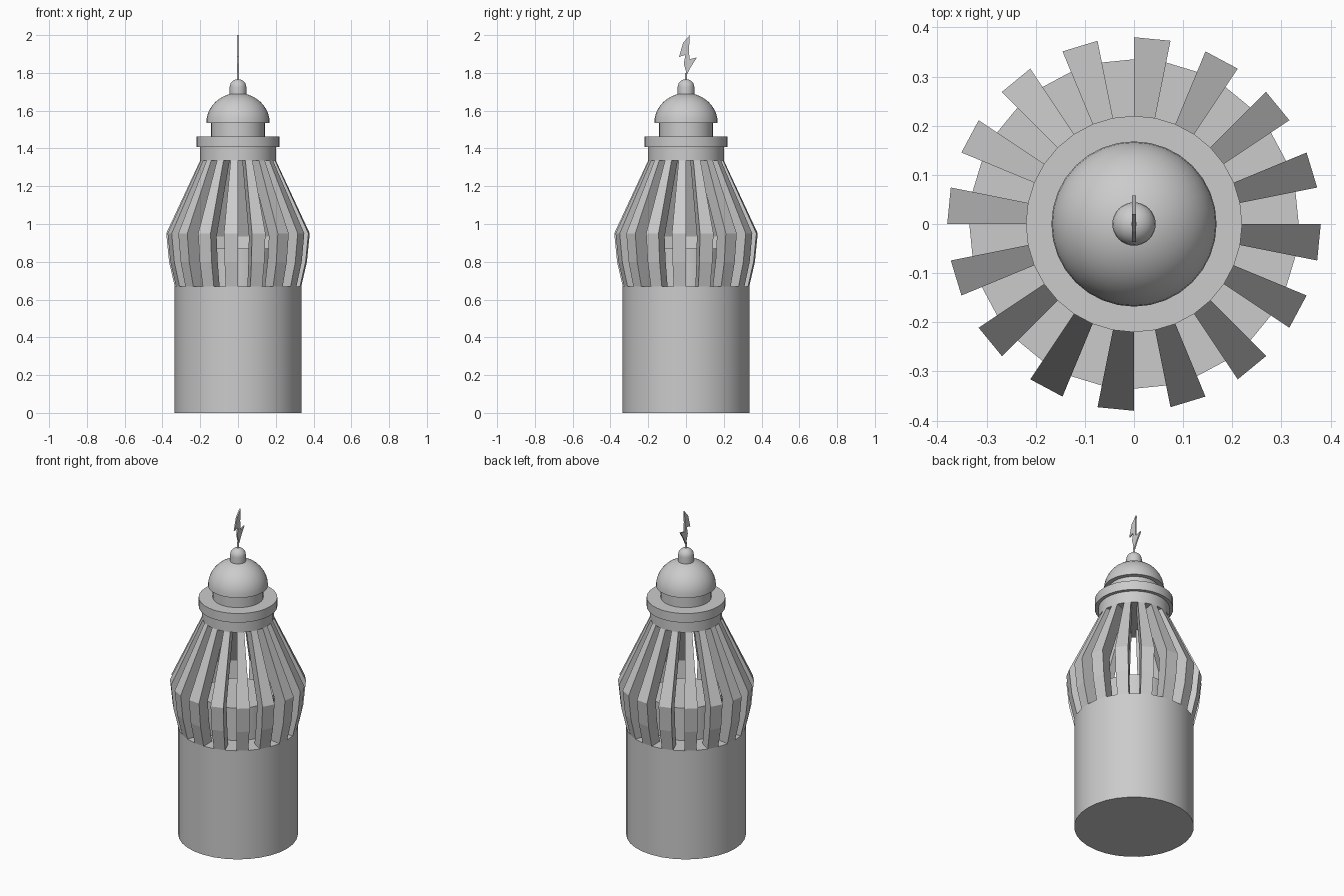
import bpy, bmesh, math

cube = bpy.data.objects.get("Cube")
if cube:
    bpy.data.objects.remove(cube, do_unlink=True)

stone = bpy.data.materials.new("light_grey")
stone.use_nodes = True
GREY = (0.6, 0.6, 0.6, 1)
stone.diffuse_color = GREY
stone.node_tree.nodes["Principled BSDF"].inputs["Base Color"].default_value = GREY

SIDES = 32


def finish(name, bm, smooth):
    """Turn a bmesh into a named object with the shared material."""
    bmesh.ops.recalc_face_normals(bm, faces=bm.faces)
    mesh = bpy.data.meshes.new(name)
    bm.to_mesh(mesh)
    bm.free()
    mesh.materials.append(stone)
    obj = bpy.data.objects.new(name, mesh)
    bpy.context.collection.objects.link(obj)
    if smooth:
        bpy.ops.object.select_all(action='DESELECT')
        obj.select_set(True)
        bpy.context.view_layer.objects.active = obj
        bpy.ops.object.shade_smooth_by_angle(angle=math.radians(35))
    return obj


def lathe(name, profile):
    """Spin a (radius, height) profile around z into a closed solid."""
    bm = bmesh.new()
    verts = [bm.verts.new((r, 0, z)) for r, z in profile]
    edges = [bm.edges.new(pair) for pair in zip(verts, verts[1:])]
    bmesh.ops.spin(bm, geom=verts + edges, axis=(0, 0, 1), cent=(0, 0, 0),
                   angle=math.tau, steps=SIDES, use_merge=True)
    bmesh.ops.remove_doubles(bm, verts=bm.verts, dist=1e-5)
    return finish(name, bm, True)


def drum(name, radius, low, high):
    return lathe(name, [(0, low), (radius, low), (radius, high), (0, high)])


def dome(radius, low, high, rings=10):
    """Quarter-ellipse profile from the rim up to the pole."""
    arc = [math.pi / 2 * i / rings for i in range(rings)]
    return [(radius * math.cos(a), low + (high - low) * math.sin(a))
            for a in arc] + [(0, high)]


# Stacked round parts
drum("tower_base", 0.335, 0, 0.67)
drum("inner_plinth", 0.2, 0.67, 0.87)
drum("collar", 0.2, 1.337, 1.407)
drum("collar_rim", 0.22, 1.407, 1.463)
drum("dome_neck", 0.142, 1.463, 1.535)
lathe("dome", [(0, 1.535)] + dome(0.168, 1.535, 1.693))
lathe("finial", [(0, 1.68), (0.044, 1.68)] + dome(0.044, 1.725, 1.767, 6))
drum("finial_rod", 0.006, 1.76, 1.8)

# Ring of wedge-shaped curved ribs, each filling half of its sector
outer = [(0.335, 0.67), (0.365, 0.8), (0.38, 0.95), (0.2, 1.337)]
inner = [(0.115, 1.337), (0.295, 0.935), (0.283, 0.81), (0.255, 0.67)]
RIBS = 16
sector = math.tau / RIBS
bm = bmesh.new()
for k in range(RIBS):
    sides = []
    for angle in ((k - 0.5) * sector, k * sector):
        c, s = math.cos(angle), math.sin(angle)
        sides.append([bm.verts.new((r * c, r * s, z)) for r, z in outer + inner])
    a, b = sides
    n = len(a)
    for i in range(n):
        j = (i + 1) % n
        bm.faces.new((a[i], a[j], b[j], b[i]))
    # side walls, one quad per level
    for side in sides:
        for i in range(len(outer) - 1):
            bm.faces.new((side[i], side[i + 1], side[n - 2 - i], side[n - 1 - i]))
finish("lantern_ribs", bm, False)

# Flat lightning-shaped vane on the rod
outline = [(0.02, 2.0), (-0.015, 1.96), (-0.037, 1.885), (-0.003, 1.895),
           (-0.012, 1.85), (0.005, 1.79), (0.025, 1.83), (0.058, 1.882),
           (0.018, 1.872), (0.016, 1.93)]
bm = bmesh.new()
face = bm.faces.new([bm.verts.new((-0.004, y, z)) for y, z in outline])
ext = bmesh.ops.extrude_face_region(bm, geom=[face], use_keep_orig=True)
moved = [g for g in ext["geom"] if isinstance(g, bmesh.types.BMVert)]
bmesh.ops.translate(bm, verts=moved, vec=(0.008, 0, 0))
finish("lightning_vane", bm, False)
